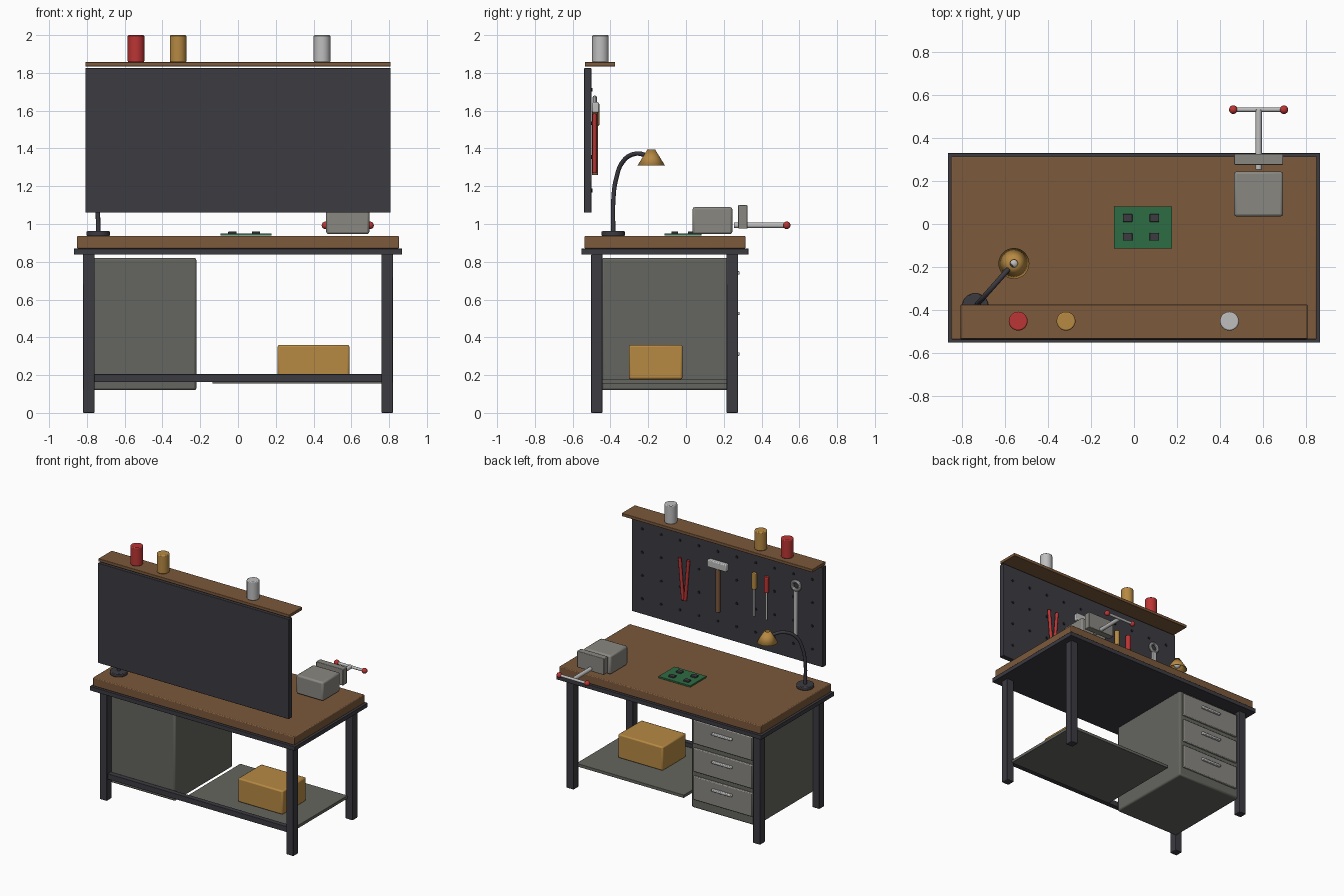
import bpy, math
from mathutils import Vector

if "Cube" in bpy.data.objects:
    bpy.data.objects.remove(bpy.data.objects["Cube"], do_unlink=True)


def material(name, r, g, b):
    m = bpy.data.materials.new(name)
    m.use_nodes = True
    m.diffuse_color = (r, g, b, 1)
    m.node_tree.nodes["Principled BSDF"].inputs["Base Color"].default_value = (r, g, b, 1)
    return m


WOOD = material("brown wood", 0.2, 0.1, 0.044)
DARK = material("dark metal", 0.045, 0.043, 0.053)
HOLE = material("black peg", 0.015, 0.015, 0.018)
CABINET = material("cabinet grey", 0.13, 0.13, 0.115)
GREY = material("cast grey", 0.25, 0.245, 0.22)
STEEL = material("light steel", 0.52, 0.52, 0.52)
YELLOW = material("amber", 0.47, 0.25, 0.055)
RED = material("red", 0.5, 0.035, 0.035)
GREEN = material("board green", 0.027, 0.15, 0.055)


def finish(name, mat, bevel=0, segments=2):
    ob = bpy.context.object
    ob.name = name
    ob.data.materials.append(mat)
    if bevel:
        mod = ob.modifiers.new("bevel", "BEVEL")
        mod.width, mod.segments, mod.limit_method = bevel, segments, "ANGLE"
    bpy.ops.object.shade_smooth_by_angle()
    return ob


def box(name, mat, x, y, z, bevel=0.0):
    """Box from (min, max) pairs along each axis."""
    spans = (x, y, z)
    bpy.ops.mesh.primitive_cube_add(size=1, location=[(a + b) / 2 for a, b in spans])
    bpy.context.object.scale = [b - a for a, b in spans]
    bpy.ops.object.transform_apply(location=False, rotation=False, scale=True)
    return finish(name, mat, bevel)


def rod(name, mat, start, end, r1, r2=None, sides=24, bevel=0.0):
    """Cylinder or cone between two points."""
    a, b = Vector(start), Vector(end)
    bpy.ops.mesh.primitive_cone_add(
        vertices=sides, radius1=r1, radius2=r1 if r2 is None else r2,
        depth=(b - a).length, location=(a + b) / 2,
        rotation=(b - a).to_track_quat("Z", "Y").to_euler())
    return finish(name, mat, bevel)


def ball(name, mat, centre, radius):
    bpy.ops.mesh.primitive_uv_sphere_add(segments=20, ring_count=12, radius=radius, location=centre)
    return finish(name, mat)


# Bench: worktop, frame, legs, rail and lower shelf
box("worktop", WOOD, (-0.853, 0.853), (-0.538, 0.315), (0.87, 0.936), 0.006)
box("top_frame", DARK, (-0.868, 0.868), (-0.553, 0.33), (0.838, 0.87), 0.002)
for side, x in (("left", 0.79), ("right", -0.79)):
    for end, y in (("back", -0.472), ("front", 0.245)):
        box(f"{end}_{side}_leg", DARK, (x - 0.03, x + 0.03), (y - 0.03, y + 0.03), (0, 0.84), 0.004)
box("back_rail", DARK, (-0.765, 0.765), (-0.49, -0.452), (0.163, 0.205), 0.002)
box("lower_shelf", CABINET, (-0.135, 0.775), (-0.445, 0.22), (0.155, 0.178), 0.002)
box("storage_box", YELLOW, (0.21, 0.59), (-0.303, -0.018), (0.178, 0.36), 0.01)

# Drawer cabinet
box("drawer_cabinet", CABINET, (-0.77, -0.22), (-0.447, 0.25), (0.12, 0.82), 0.012)
for i in range(3):
    z = 0.28 + i * 0.215
    box(f"drawer_{i}", GREY, (-0.745, -0.245), (0.24, 0.266), (z - 0.09, z + 0.09), 0.006)
    box(f"drawer_handle_{i}", STEEL, (-0.58, -0.41), (0.262, 0.284), (z + 0.022, z + 0.04), 0.005)

# Pegboard, its pegs and the upper shelf
box("pegboard", DARK, (-0.808, 0.808), (-0.54, -0.5), (1.06, 1.825), 0.003)
for row in range(4):
    for col in range(10):
        x, z = -0.72 + col * 0.16, 1.177 + row * 0.178
        rod("peg_mark", HOLE, (x, -0.502, z), (x, -0.494, z), 0.01, sides=10)
box("upper_shelf", WOOD, (-0.808, 0.808), (-0.535, -0.375), (1.834, 1.857), 0.003)
for name, mat, x in (("red_can", RED, -0.54), ("amber_can", YELLOW, -0.317), ("steel_can", STEEL, 0.445)):
    rod(name, mat, (x, -0.453, 1.857), (x, -0.453, 2.0), 0.044, sides=32, bevel=0.006)

# Pliers
for s in (-1, 1):
    rod("pliers_handle", RED, (0.355 + s * 0.037, -0.484, 1.585), (0.355 + s * 0.01, -0.484, 1.27), 0.012, bevel=0.003)

# Hammer
rod("hammer_handle", WOOD, (0.066, -0.481, 1.26), (0.066, -0.481, 1.61), 0.016)
box("hammer_head", STEEL, (-0.014, 0.146), (-0.497, -0.461), (1.59, 1.645), 0.006)

# Screwdrivers
for name, mat, x in (("amber", YELLOW, -0.242), ("red", RED, -0.347)):
    rod(f"{name}_driver_handle", mat, (x, -0.478, 1.52), (x, -0.478, 1.64), 0.019, bevel=0.005)
    rod(f"{name}_driver_blade", STEEL, (x, -0.478, 1.31), (x, -0.478, 1.53), 0.008, sides=12)

# Wrench
box("wrench_shaft", STEEL, (-0.61, -0.576), (-0.492, -0.474), (1.26, 1.61), 0.004)
bpy.ops.mesh.primitive_torus_add(location=(-0.593, -0.483, 1.635), rotation=(math.pi / 2, 0, 0),
                                 major_radius=0.033, minor_radius=0.012,
                                 major_segments=24, minor_segments=10)
finish("wrench_ring", STEEL)

# Desk lamp: base, bent arm, open shade and bulb
rod("lamp_base", DARK, (-0.74, -0.385, 0.936), (-0.74, -0.385, 0.962), 0.062, sides=32, bevel=0.005)
path = bpy.data.curves.new("lamp_arm", "CURVE")
path.dimensions, path.bevel_depth, path.bevel_resolution = "3D", 0.012, 3
path.use_fill_caps = True
points = [(0, 0.955), (0, 1.12), (0.07, 1.235), (0.25, 1.33), (0.58, 1.372), (0.97, 1.355)]
spline = path.splines.new("BEZIER")
spline.bezier_points.add(len(points) - 1)
for p, (s, z) in zip(spline.bezier_points, points):
    p.co = (-0.74 + 0.18 * s, -0.385 + 0.203 * s, z)
    p.handle_left_type = p.handle_right_type = "AUTO"
arm = bpy.data.objects.new("lamp_arm", path)
bpy.context.collection.objects.link(arm)
path.materials.append(DARK)

bpy.ops.mesh.primitive_cone_add(vertices=32, radius1=0.072, radius2=0.02, depth=0.085,
                                end_fill_type="NOTHING", location=(-0.56, -0.184, 1.353))
shade = finish("lamp_shade", YELLOW)
shade.modifiers.new("wall", "SOLIDIFY").thickness = 0.004
ball("lamp_bulb", STEEL, (-0.56, -0.184, 1.345), 0.024)

# Vise: body, moving jaw, screw and handle
box("vise_body", GREY, (0.467, 0.695), (0.035, 0.245), (0.946, 1.09), 0.012)
box("vise_jaw", GREY, (0.467, 0.695), (0.276, 0.326), (0.975, 1.1), 0.004)
rod("vise_screw", STEEL, (0.581, 0.255, 0.993), (0.581, 0.533, 0.993), 0.015)
rod("vise_handle", STEEL, (0.465, 0.533, 0.993), (0.697, 0.533, 0.993), 0.01, sides=16)
for x in (0.463, 0.699):
    ball("vise_handle_knob", RED, (x, 0.533, 0.993), 0.02)

# Circuit board with chips
box("circuit_board", GREEN, (-0.093, 0.178), (-0.115, 0.081), (0.938, 0.95), 0.001)
for x in (-0.03, 0.095):
    for y in (-0.06, 0.028):
        box("circuit_chip", DARK, (x - 0.022, x + 0.022), (y - 0.018, y + 0.018), (0.948, 0.96), 0.002)
